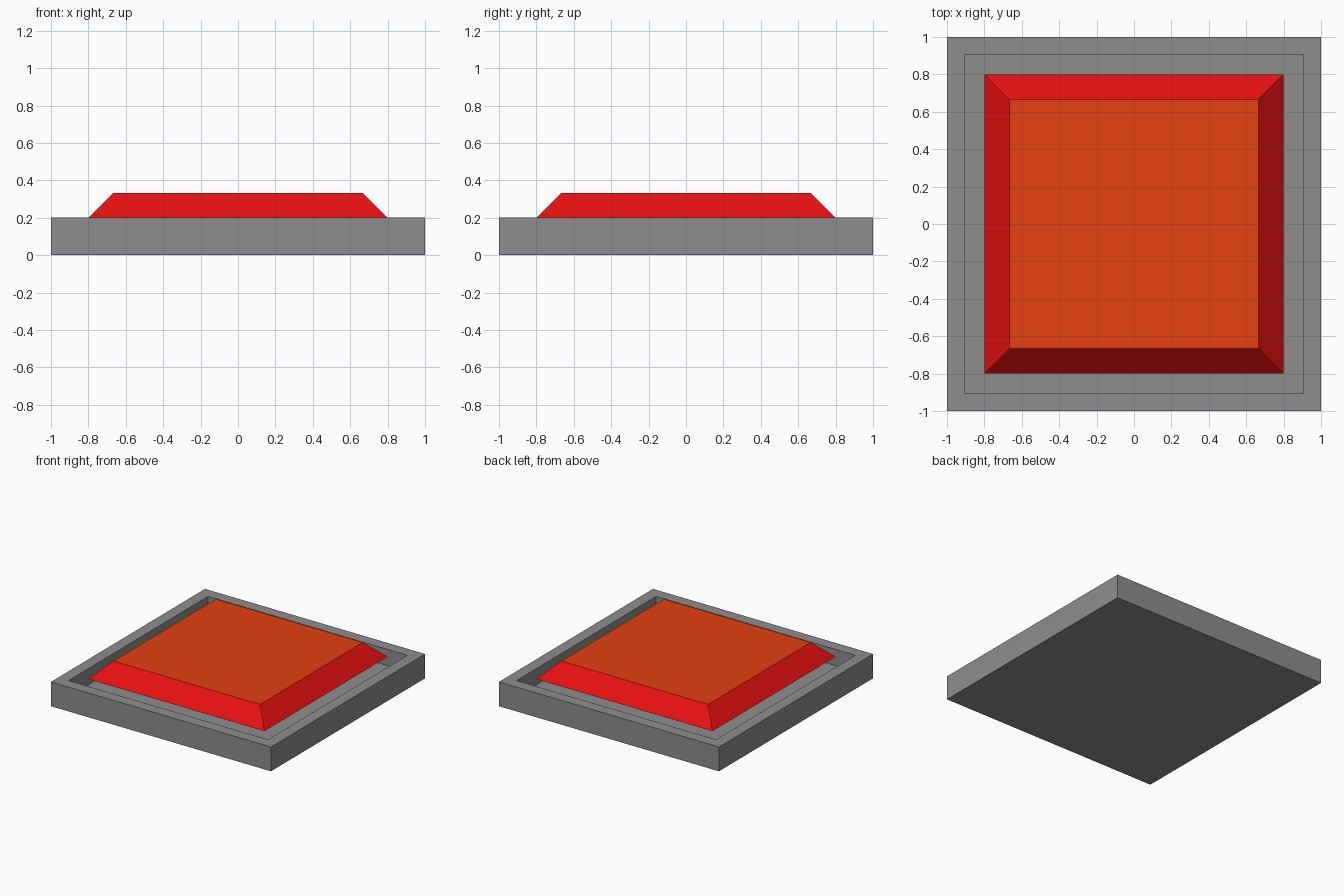
import bpy
import bmesh
import math
from mathutils import Matrix

if "Cube" in bpy.data.objects:
    bpy.data.objects.remove(bpy.data.objects["Cube"])


def material(name, rgb):
    m = bpy.data.materials.new(name)
    m.diffuse_color = (*rgb, 1.0)
    m.use_nodes = True
    m.node_tree.nodes["Principled BSDF"].inputs["Base Color"].default_value = m.diffuse_color
    return m


def add_object(name, bm, mats):
    bmesh.ops.recalc_face_normals(bm, faces=bm.faces[:])
    mesh = bpy.data.meshes.new(name)
    bm.to_mesh(mesh)
    bm.free()
    for m in mats:
        mesh.materials.append(m)
    obj = bpy.data.objects.new(name, mesh)
    bpy.context.collection.objects.link(obj)
    return obj


def top_face(bm):
    return max(bm.faces, key=lambda f: f.calc_center_median().z)


grey = material("grey", (0.27, 0.27, 0.27))
red = material("red", (0.8, 0.005, 0.005))
orange = material("orange", (0.78, 0.053, 0.005))

UNIT = 1 / 15
BASE_H = 3 * UNIT

# base tray: square slab with a sunken square well
bm = bmesh.new()
bmesh.ops.create_cube(bm, size=1, matrix=Matrix.Translation((0, 0, BASE_H / 2))
                      @ Matrix.Diagonal((2, 2, BASE_H, 1)))
lid = top_face(bm)
bmesh.ops.inset_region(bm, faces=[lid], thickness=2 * UNIT)
well = bmesh.ops.extrude_face_region(bm, geom=[lid])
bmesh.ops.translate(bm, vec=(0, 0, -2 * UNIT),
                    verts=[v for v in well["geom"] if isinstance(v, bmesh.types.BMVert)])
if lid.is_valid:
    bmesh.ops.delete(bm, geom=[lid], context='FACES_ONLY')
add_object("base_tray", bm, [grey])

# push plate: bevelled square raised over the well, with an orange top
bm = bmesh.new()
bmesh.ops.create_cone(bm, cap_ends=True, segments=4,
                      radius1=12 * UNIT * math.sqrt(2), radius2=10 * UNIT * math.sqrt(2),
                      depth=2 * UNIT,
                      matrix=Matrix.Translation((0, 0, BASE_H + UNIT))
                      @ Matrix.Rotation(math.pi / 4, 4, 'Z'))
top_face(bm).material_index = 1
add_object("push_plate", bm, [red, orange])
